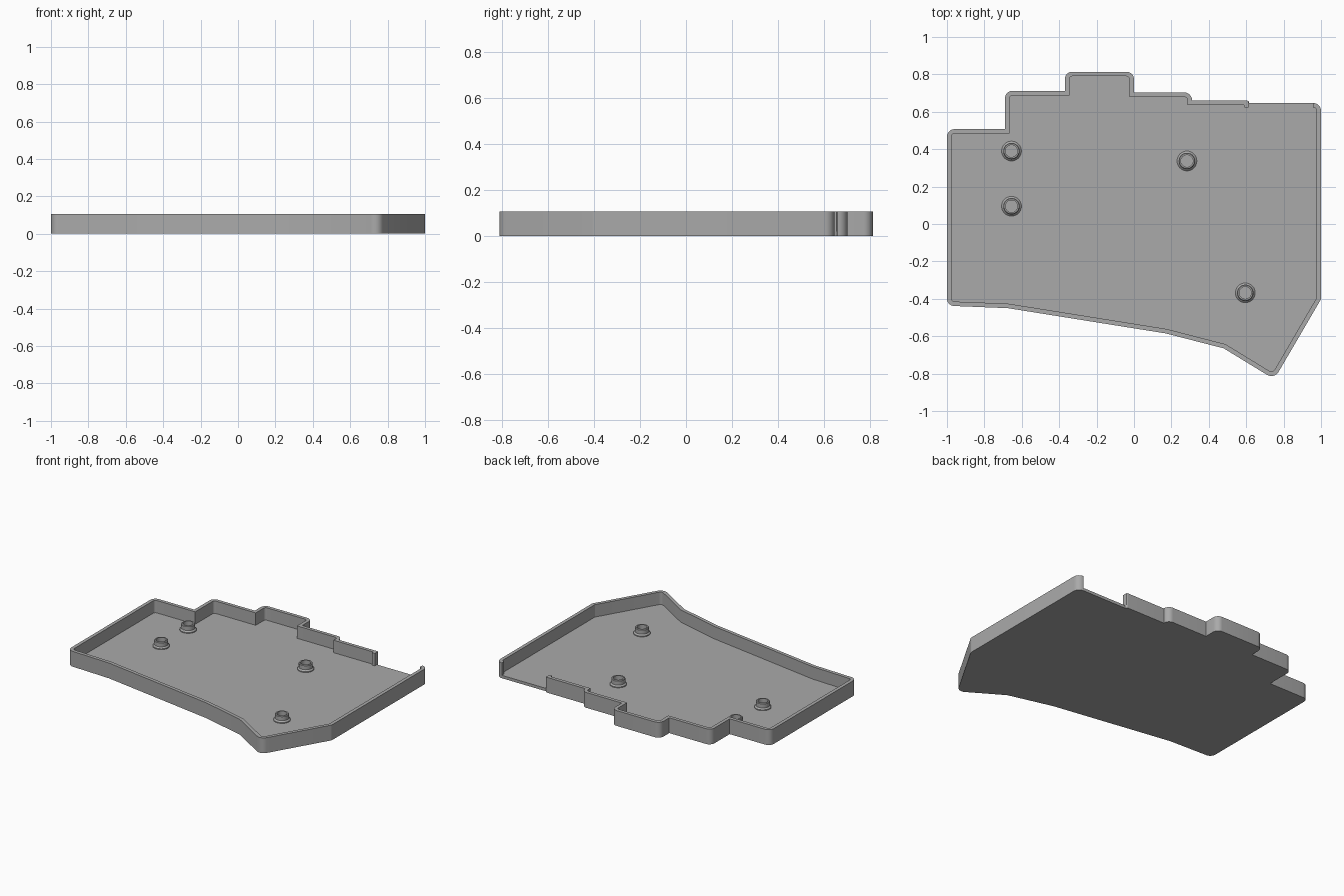
import bpy, bmesh, math
from mathutils import Vector

if "Cube" in bpy.data.objects:
    bpy.data.objects.remove(bpy.data.objects["Cube"])

HEIGHT, FLOOR, WALL = 0.106, 0.02, 0.024
ARC = 8

grey = bpy.data.materials.new("plain_grey")
grey.diffuse_color = (0.4, 0.4, 0.4, 1)
grey.use_nodes = True
grey.node_tree.nodes["Principled BSDF"].inputs["Base Color"].default_value = grey.diffuse_color

# Outline, counter-clockwise: x, y, corner radius (0 = sharp)
OUTLINE = [
    (-1, -0.437, 0.04), (-0.674, -0.45, 0), (0.17, -0.585, 0), (0.48, -0.665, 0),
    (0.75, -0.83, 0.045), (1, -0.402, 0.03), (1, 0.647, 0.042), (0.615, 0.647, 0),
    (0.615, 0.66, 0.012), (0.31, 0.66, 0), (0.31, 0.703, 0.04), (0, 0.703, 0),
    (0, 0.814, 0.04), (-0.37, 0.814, 0.04), (-0.37, 0.712, 0), (-0.69, 0.712, 0.04),
    (-0.69, 0.507, 0), (-1, 0.507, 0.04),
]


def rounded_outline(inset):
    """Offset the outline inwards and round its corners."""
    pts = [Vector(p[:2]) for p in OUTLINE]
    n = len(pts)
    sharp = []
    for i, p in enumerate(pts):
        a, b = (p - pts[i - 1]).normalized(), (pts[(i + 1) % n] - p).normalized()
        na, nb = Vector((-a.y, a.x)), Vector((-b.y, b.x))
        sharp.append(p + (na + nb) * inset / (1 + na.dot(nb)))
    out = []
    for i, p in enumerate(sharp):
        r = OUTLINE[i][2]
        if r == 0:
            out.append(p)
            continue
        r = max(r - inset, 0.006)
        a, b = (p - sharp[i - 1]).normalized(), (sharp[(i + 1) % n] - p).normalized()
        turn = a.angle(b)
        start = p - a * r * math.tan(turn / 2)
        centre = start + Vector((-a.y, a.x)) * r
        ang = math.atan2(-a.x, a.y)
        for k in range(ARC + 1):
            t = ang + turn * k / ARC
            out.append(centre + Vector((math.cos(t), math.sin(t))) * r)
    return out


def finish(bm, name):
    bmesh.ops.recalc_face_normals(bm, faces=bm.faces)
    mesh = bpy.data.meshes.new(name)
    bm.to_mesh(mesh)
    bm.free()
    mesh.materials.append(grey)
    obj = bpy.data.objects.new(name, mesh)
    bpy.context.collection.objects.link(obj)
    return obj


def smooth(obj):
    bpy.ops.object.select_all(action='DESELECT')
    obj.select_set(True)
    bpy.context.view_layer.objects.active = obj
    bpy.ops.object.shade_smooth_by_angle(angle=math.radians(30))


# Tray: bottom, outer wall, rim, inner wall, floor
bm = bmesh.new()
outer, inner = rounded_outline(0), rounded_outline(WALL)
rings = [[bm.verts.new((p.x, p.y, z)) for p in pts]
         for pts, z in ((outer, 0), (outer, HEIGHT), (inner, HEIGHT), (inner, FLOOR))]
for lo, hi in zip(rings, rings[1:]):
    for i in range(len(lo)):
        bm.faces.new((lo[i - 1], lo[i], hi[i], hi[i - 1]))
bm.faces.new(rings[0])
bm.faces.new(rings[-1])
tray = finish(bm, "case_tray")

# Port opening cut through the back wall
bm = bmesh.new()
bmesh.ops.create_cube(bm, size=1)
for v in bm.verts:
    v.co = (0.785 + v.co.x * 0.346, 0.65 + v.co.y * 0.2, FLOOR + 0.1 + v.co.z * 0.2)
cutter = finish(bm, "opening_cutter")
cutter.hide_render = True
mod = tray.modifiers.new("opening", 'BOOLEAN')
mod.operation, mod.solver, mod.object = 'DIFFERENCE', 'EXACT', cutter
bpy.context.view_layer.objects.active = tray
bpy.ops.object.modifier_apply(modifier=mod.name)
bpy.data.objects.remove(cutter)
smooth(tray)

# Hollow screw posts with a flared foot
PROFILE = [(0.053, FLOOR - 0.002), (0.053, 0.026), (0.044, 0.035), (0.044, 0.062),
           (0.040, 0.066), (0.032, 0.066), (0.032, FLOOR + 0.001), (0, FLOOR + 0.001)]
SIDES = 32
for i, (x, y) in enumerate([(-0.655, 0.39), (-0.655, 0.095), (0.283, 0.337), (0.595, -0.368)]):
    bm = bmesh.new()
    vs = [bm.verts.new((x + r, y, z)) for r, z in PROFILE]
    es = [bm.edges.new(e) for e in zip(vs, vs[1:])]
    bmesh.ops.spin(bm, geom=vs + es, cent=(x, y, 0), axis=(0, 0, 1),
                   angle=math.tau, steps=SIDES, use_merge=True)
    bmesh.ops.remove_doubles(bm, verts=bm.verts, dist=1e-5)
    smooth(finish(bm, f"screw_post_{i + 1}"))
